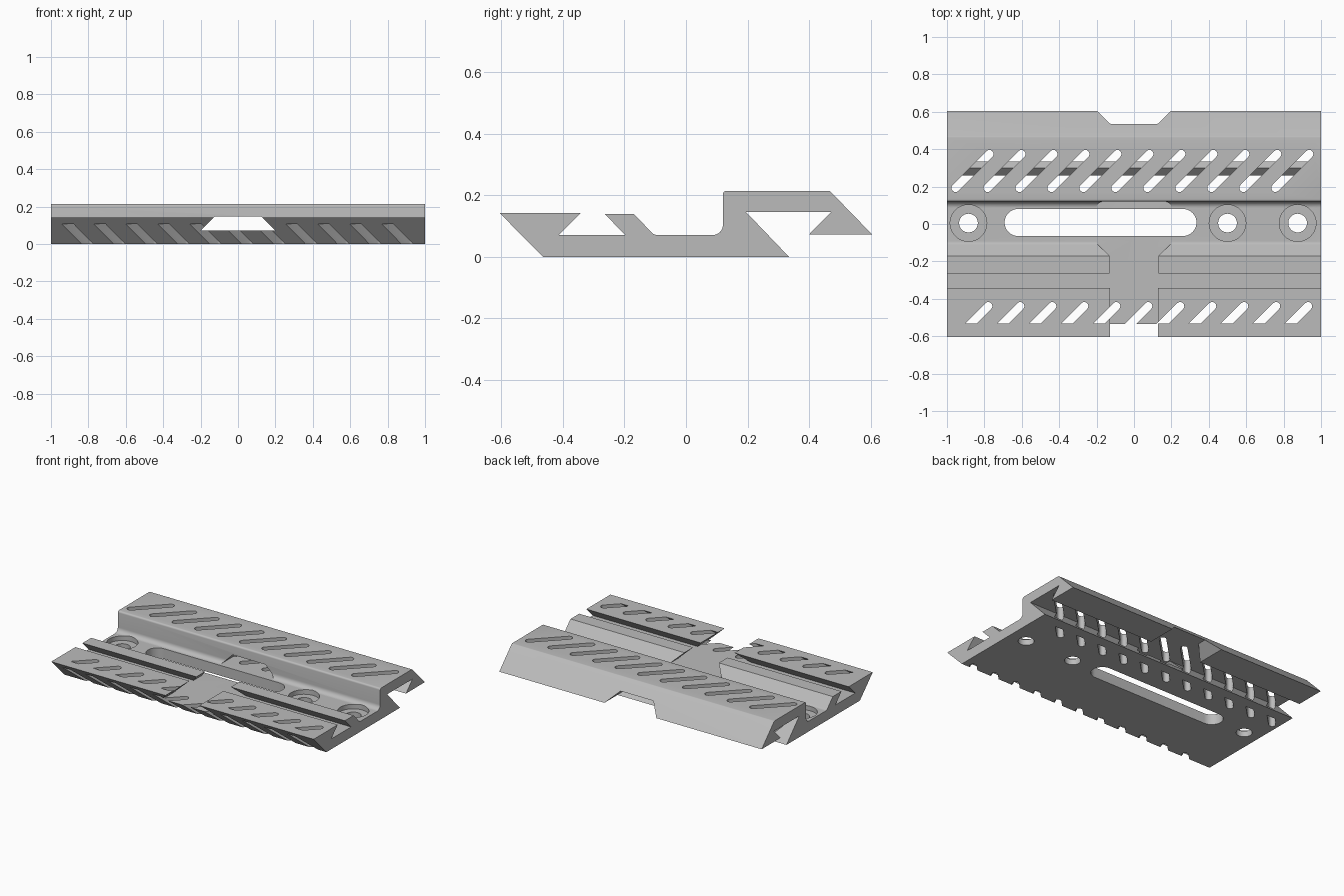
import bpy, bmesh, math
from mathutils import Vector

if "Cube" in bpy.data.objects:
    bpy.data.objects.remove(bpy.data.objects["Cube"])

metal = bpy.data.materials.new("grey_metal")
metal.use_nodes = True
GREY = (0.5, 0.5, 0.5, 1)
metal.diffuse_color = GREY
metal.node_tree.nodes["Principled BSDF"].inputs["Base Color"].default_value = GREY


def make_object(name, bm):
    bmesh.ops.recalc_face_normals(bm, faces=bm.faces)
    mesh = bpy.data.meshes.new(name)
    bm.to_mesh(mesh)
    bm.free()
    mesh.materials.append(metal)
    obj = bpy.data.objects.new(name, mesh)
    bpy.context.collection.objects.link(obj)
    return obj


def prism(bm, points, direction):
    """Extrude a closed outline; returns the geometry it made."""
    face = bm.faces.new([bm.verts.new(p) for p in points])
    ext = bmesh.ops.extrude_face_region(bm, geom=[face])["geom"]
    moved = [v for v in ext if isinstance(v, bmesh.types.BMVert)]
    bmesh.ops.translate(bm, verts=moved, vec=direction)


def stadium(a, b, r, z, steps=8):
    """Outline of a round-ended slot from a to b."""
    a, b = Vector(a), Vector(b)
    ang = math.atan2(b.y - a.y, b.x - a.x)
    pts = []
    for c, start in ((b, ang - math.pi / 2), (a, ang + math.pi / 2)):
        for i in range(steps + 1):
            t = start + math.pi * i / steps
            pts.append((c.x + r * math.cos(t), c.y + r * math.sin(t), z))
    return pts


def circle(x, y, r, z, n=40):
    return [(x + r * math.cos(math.tau * i / n), y + r * math.sin(math.tau * i / n), z)
            for i in range(n)]


def arc(y, z, r, start, end, steps=8):
    return [(y + r * math.cos(t), z + r * math.sin(t)) for t in
            (math.radians(start + (end - start) * i / steps) for i in range(steps + 1))]


# Mount body: one side profile swept along the width
profile = [(-0.465, 0), (-0.605, 0.142), (-0.343, 0.142), (-0.414, 0.071),
           (-0.197, 0.071), (-0.265, 0.14), (-0.17, 0.14), (-0.11, 0.078)]
profile += arc(-0.093, 0.095, 0.024, 225, 270, 4)
profile += arc(0.087, 0.104, 0.033, 270, 360)
profile += arc(0.132, 0.203, 0.012, 180, 90, 4)
profile += arc(0.462, 0.203, 0.012, 90, 45, 3)
profile += [(0.605, 0.073), (0.4, 0.073), (0.472, 0.146), (0.195, 0.146), (0.335, 0)]
bm = bmesh.new()
prism(bm, [(-1, y, z) for y, z in profile], (2, 0, 0))
body = make_object("mount_body", bm)

cutters = []

# Flared channel running front to back
bm = bmesh.new()
prism(bm, [(-0.2, -1, 0.071), (0.2, -1, 0.071), (0.125, -1, 0.146), (-0.125, -1, 0.146)], (0, 2, 0))
# The channel is open above the front rails
channel = make_object("channel_cutter", bm)
cutters.append(channel)

# Slanted slots, each row trimmed by a sloping plane
ROWS = {"rear": ((-0.954, 0.193), (-0.773, 0.374), 0.26, False),
        "front": ((-1.0, -0.66), (-0.779, -0.439), -0.675, True)}
for name, (a, b, limit, keep_above) in ROWS.items():
    bm = bmesh.new()
    for i in range(11):
        dx = 0.171 * i
        prism(bm, stadium((a[0] + dx, a[1]), (b[0] + dx, b[1]), 0.022, -0.1), (0, 0, 0.5))
    cut = bmesh.ops.bisect_plane(bm, geom=bm.verts[:] + bm.edges[:] + bm.faces[:],
                                 plane_co=(0, limit, 0), plane_no=(0, 1, -1),
                                 clear_inner=keep_above, clear_outer=not keep_above)
    bmesh.ops.holes_fill(bm, edges=[e for e in bm.edges if e.is_boundary], sides=0)
    cutters.append(make_object(name + "_slot_cutter", bm))

# Long centre slot and screw holes
HOLES = (-0.885, 0.5, 0.875)
bm = bmesh.new()
prism(bm, stadium((-0.62, 0.008), (0.262, 0.008), 0.072, -0.1, 20), (0, 0, 0.25))
for x in HOLES:
    prism(bm, circle(x, 0.005, 0.05, -0.1), (0, 0, 0.25))
cutters.append(make_object("hole_cutter", bm))

# Shallow seats for the screw heads
bm = bmesh.new()
for x in HOLES:
    prism(bm, circle(x, 0.005, 0.098, 0.04), (0, 0, 0.1))
cutters.append(make_object("seat_cutter", bm))

for cutter in cutters:
    mod = body.modifiers.new(cutter.name, "BOOLEAN")
    mod.operation = "DIFFERENCE"
    mod.solver = "EXACT"
    mod.object = cutter

# Bake the cuts, then drop the cutters
bpy.context.view_layer.update()
depsgraph = bpy.context.evaluated_depsgraph_get()
result = bpy.data.meshes.new_from_object(body.evaluated_get(depsgraph))
body.modifiers.clear()
body.data = result
for cutter in cutters:
    bpy.data.objects.remove(cutter)

bpy.ops.object.select_all(action="DESELECT")
body.select_set(True)
bpy.context.view_layer.objects.active = body
bpy.ops.object.shade_smooth_by_angle(angle=math.radians(30))
